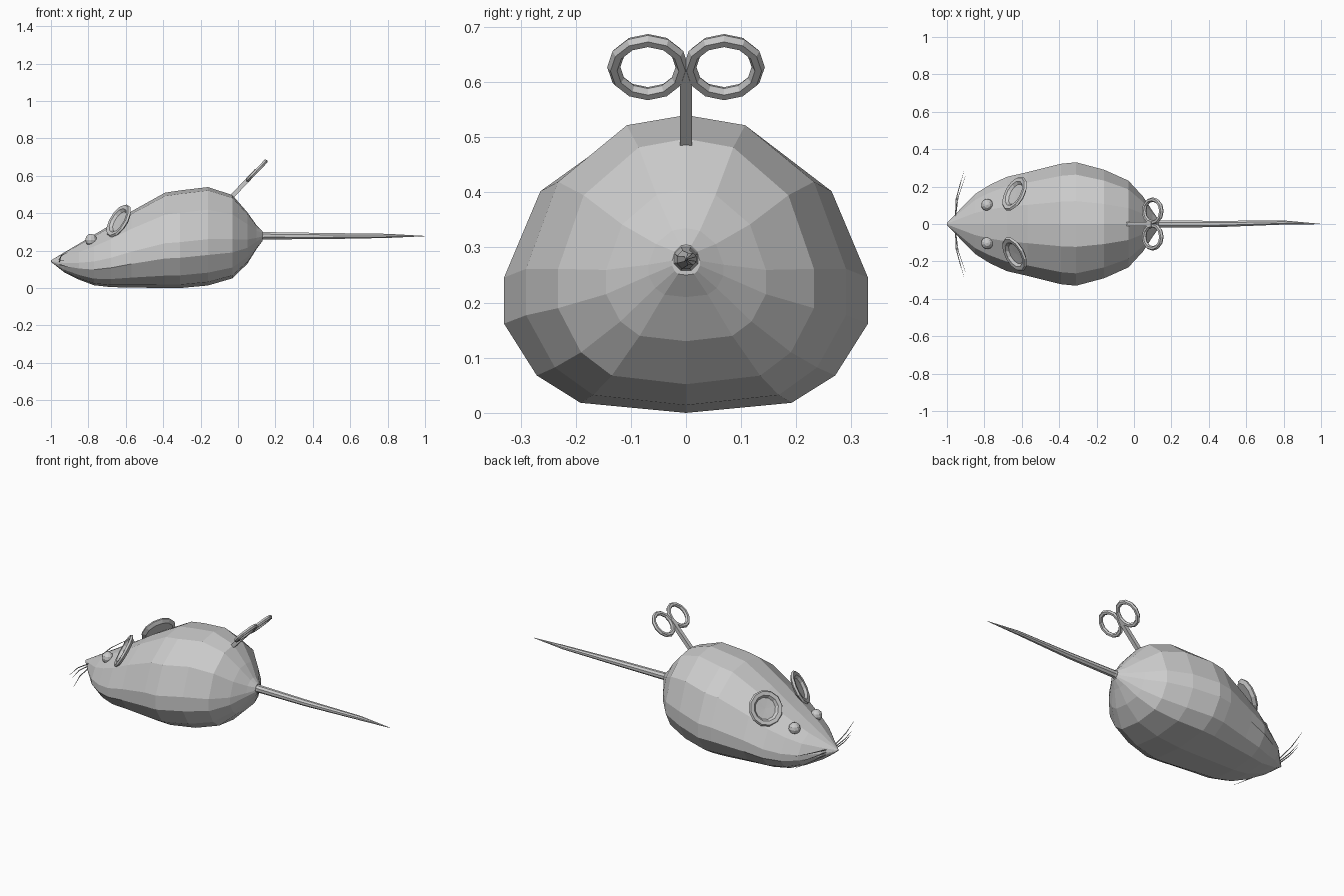
import bpy, bmesh, math
from mathutils import Vector, Matrix

if "Cube" in bpy.data.objects:
    bpy.data.objects.remove(bpy.data.objects["Cube"])


def make_object(name, bm):
    bmesh.ops.remove_doubles(bm, verts=bm.verts, dist=1e-5)
    bmesh.ops.recalc_face_normals(bm, faces=bm.faces)
    mesh = bpy.data.meshes.new(name)
    bm.to_mesh(mesh)
    bm.free()
    obj = bpy.data.objects.new(name, mesh)
    bpy.context.collection.objects.link(obj)
    return obj


def loft(name, rings):
    """Skin a list of closed point rings and cap both ends."""
    bm = bmesh.new()
    loops = [[bm.verts.new(p) for p in ring] for ring in rings]
    n = len(loops[0])
    for a, b in zip(loops, loops[1:]):
        for i in range(n):
            j = (i + 1) % n
            bm.faces.new((a[i], a[j], b[j], b[i]))
    bm.faces.new(loops[0])
    bm.faces.new(loops[-1])
    return make_object(name, bm)


def tube(name, path, radii, sides):
    """Round tube through points, with one radius per point."""
    pts = [Vector(p) for p in path]
    rot = (pts[-1] - pts[0]).to_track_quat('Z', 'Y')
    rings = []
    for p, r in zip(pts, radii):
        angles = [2 * math.pi * (i + 0.5) / sides for i in range(sides)]
        rings.append([p + rot @ Vector((r * math.cos(a), r * math.sin(a), 0)) for a in angles])
    return loft(name, rings)


# Body: flat-bottomed egg with pointed nose; x, bottom, top, half width
half = [(0.58, 0.035), (0.82, 0.13), (1, 0.31), (1, 0.47), (0.8, 0.77), (0.37, 0.965)]
section = [(0, 0)] + half + [(0, 1)] + [(-y, z) for y, z in reversed(half)]
stations = [
    (-1.00, 0.140, 0.148, 0.006), (-0.93, 0.085, 0.190, 0.078),
    (-0.85, 0.045, 0.237, 0.160), (-0.77, 0.015, 0.285, 0.210),
    (-0.68, 0.005, 0.338, 0.252), (-0.57, 0.003, 0.410, 0.277),
    (-0.39, 0.000, 0.510, 0.322), (-0.31, 0.000, 0.522, 0.330),
    (-0.16, 0.014, 0.540, 0.290), (-0.03, 0.052, 0.497, 0.232),
    (0.05, 0.130, 0.405, 0.145), (0.10, 0.210, 0.335, 0.068),
    (0.13, 0.250, 0.305, 0.025)]
loft("body", [[(x, y * w, lo + z * (hi - lo)) for y, z in section]
              for x, lo, hi, w in stations])

# Tail: long taper to a point
tube("tail", [(0.10, 0, 0.277), (0.14, 0, 0.28), (0.45, 0, 0.278), (0.80, 0.008, 0.279), (1.0, 0, 0.278)],
     [0.03, 0.021, 0.018, 0.012, 0.001], 8)

# Wind-up key: stem plus two loops in a plane leaning back
tube("key_stem", [(-0.06, 0, 0.46), (0.10, 0, 0.63)], [0.016, 0.016], 4)
for side, label in ((1, "left"), (-1, "right")):
    bpy.ops.mesh.primitive_torus_add(
        major_segments=12, minor_segments=6, major_radius=0.062, minor_radius=0.012,
        location=(0.1, side * 0.069, 0.627), rotation=(0, -math.radians(46), 0))
    key_loop = bpy.context.object
    key_loop.name = label + "_key_loop"
    key_loop.scale = (1.08, 1, 1)

# Ears, eyes and whiskers on both sides of the head
ear_profile = [(0, -0.012), (0.08, -0.012), (0.1, 0.002), (0.093, 0.013),
               (0.072, 0.011), (0.06, -0.003), (0, -0.005)]
for side, label in ((1, "left"), (-1, "right")):
    # Ear: dished disc facing forward, outward and up
    bm = bmesh.new()
    verts = [bm.verts.new((r, 0, z)) for r, z in ear_profile]
    edges = [bm.edges.new(e) for e in zip(verts, verts[1:])]
    bmesh.ops.spin(bm, geom=verts + edges, cent=(0, 0, 0), axis=(0, 0, 1),
                   angle=2 * math.pi, steps=12, use_duplicate=False)
    face = Vector((-0.77, side * 0.42, 0.48)).to_track_quat('Z', 'Y').to_matrix().to_4x4()
    bm.transform(Matrix.Translation((-0.635, side * 0.16, 0.357)) @ face)
    make_object(label + "_ear", bm)

    # Eye: small bead
    bm = bmesh.new()
    bmesh.ops.create_uvsphere(bm, u_segments=10, v_segments=6, radius=0.033)
    bm.transform(Matrix.Translation((-0.785, side * 0.102, 0.257)))
    make_object(label + "_eye", bm)

    # Whiskers: three thin curved hairs
    for i, (x, y, z) in enumerate(((-0.91, 0.28, 0.19), (-0.925, 0.235, 0.15), (-0.90, 0.26, 0.11))):
        start = Vector((-0.955, side * 0.03, 0.15 - 0.012 * i))
        end = Vector((x, side * y, z))
        mid = start.lerp(end, 0.5) + Vector((-0.012, 0, 0.004))
        tube(f"{label}_whisker_{i + 1}", [start, mid, end], [0.003, 0.0025, 0.0006], 4)
